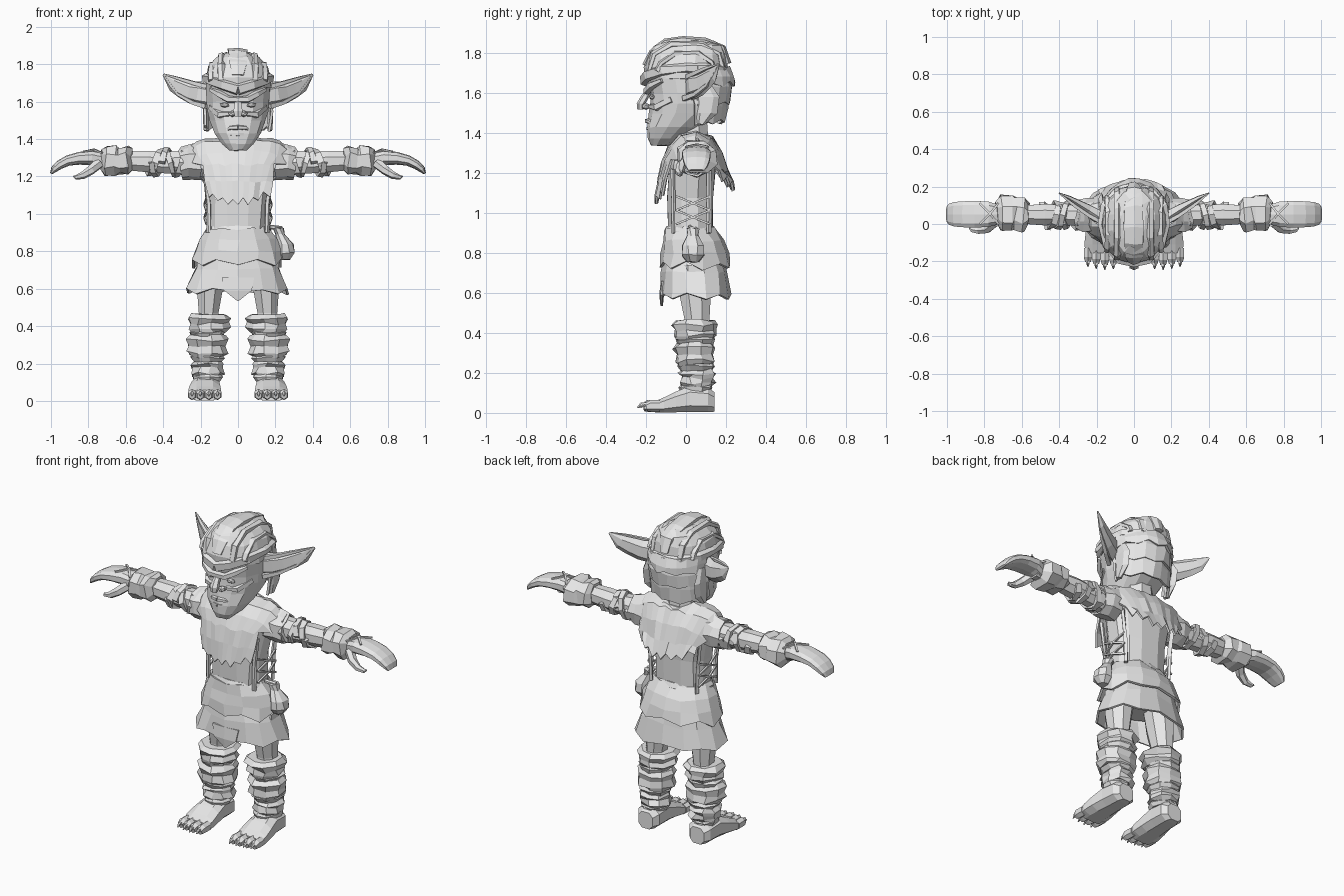
import bpy, bmesh, math, random
from mathutils import Vector

random.seed(4)
grey = bpy.data.materials.new("grey clay")
grey.diffuse_color = (0.8, 0.8, 0.8, 1)
X, Y, Z = Vector((1, 0, 0)), Vector((0, 1, 0)), Vector((0, 0, 1))


def finish(name, bm, mirror, thick):
    bmesh.ops.recalc_face_normals(bm, faces=bm.faces)
    me = bpy.data.meshes.new(name)
    bm.to_mesh(me)
    bm.free()
    me.materials.append(grey)
    ob = bpy.data.objects.new(name, me)
    bpy.context.collection.objects.link(ob)
    if thick:
        s = ob.modifiers.new("thickness", 'SOLIDIFY')
        s.thickness, s.offset = thick, 0
    if mirror:
        ob.modifiers.new("mirror", 'MIRROR')
    return ob


def skin(bm, rows, closed):
    for a, b in zip(rows, rows[1:]):
        n = len(a)
        for i in range(n if closed else n - 1):
            j = (i + 1) % n
            bm.faces.new((a[i], a[j], b[j], b[i]))


def loft(name, rings, n=8, flat=None, ref=Z, mirror=False, jit=0.0, arc=None,
         cap=True, thick=0, rag=0, sq=1.0):
    """Rings (x, y, z, ru, rv). flat: fixed ring axes; otherwise they follow the path."""
    bm, rows = bmesh.new(), []
    pts = [Vector(r[:3]) for r in rings]
    for k, r in enumerate(rings):
        if flat:
            u, v = flat
        else:
            d = (pts[min(k + 1, len(pts) - 1)] - pts[max(k - 1, 0)]).normalized()
            u = d.cross(ref).normalized()
            v = u.cross(d)
        a0, a1 = arc or (0, 2 * math.pi)
        row = []
        for i in range(n):
            t = a0 + (a1 - a0) * ((i + 0.5) / n if not arc else i / (n - 1))
            c, s = math.cos(t), math.sin(t)
            c = math.copysign(abs(c) ** sq, c)
            s = math.copysign(abs(s) ** sq, s)
            p = pts[k] + u * c * r[3] + v * s * r[4]
            p += Vector([random.uniform(-jit, jit) for _ in range(3)])
            if rag and k == len(rings) - 1:
                p.z += rag * (1 if i % 2 else -1) * random.uniform(0.5, 1)
            p.z = max(p.z, 0)
            row.append(bm.verts.new(p))
        rows.append(row)
    skin(bm, rows, not arc)
    if cap and not arc:
        bm.faces.new(rows[0])
        bm.faces.new(rows[-1])
    return finish(name, bm, mirror, thick)


def blob(name, at, size, mirror=False, sub=1):
    bm = bmesh.new()
    bmesh.ops.create_icosphere(bm, subdivisions=sub, radius=1)
    for v in bm.verts:
        v.co = Vector(at) + Vector([a * b for a, b in zip(v.co, size)])
    return finish(name, bm, mirror, 0)


XY, XZ = (X, Y), (X, Z)
# ---- torso and neck
loft("torso", [(0, .03, .70, .16, .12), (0, .02, .92, .16, .115), (0, .02, 1.08, .165, .115),
               (0, .03, 1.24, .195, .12), (0, .04, 1.35, .18, .10), (0, .04, 1.39, .10, .08)],
     12, XY, sq=.8, jit=.004)
loft("neck", [(0, .04, 1.34, .09, .08), (0, .03, 1.48, .085, .08)], 8, XY)

# ---- ragged shoulder cape, draped from the front hem over to the back hem
rows_def = [(1.06, .162, -.15, -.115), (1.17, .18, -.135, -.10), (1.26, .205, -.115, -.075),
            (1.33, .25, -.085, -.04), (1.385, .265, -.03, .0), (1.40, .265, .05, .045),
            (1.375, .26, .13, .09), (1.30, .225, .175, .13), (1.21, .195, .205, .16),
            (1.13, .18, .235, .185)]
bm, rows = bmesh.new(), []
for k, (z, hw, yc, ye) in enumerate(rows_def):
    row = []
    for i in range(13):
        s = i / 6 - 1
        end = k in (0, len(rows_def) - 1)
        dz = (.025 if i % 2 else -.025) * random.uniform(.4, 1) if end else random.uniform(-.008, .008)
        if end:
            dz += .05 * s * s
        edge = random.uniform(-.02, .012) if abs(s) == 1 else 0
        row.append(bm.verts.new((s * (hw + edge), yc + (ye - yc) * s * s + random.uniform(-.006, .006),
                                 z + dz - (.06 * abs(s) ** 6 if 2 < k < 8 else 0))))
    rows.append(row)
skin(bm, rows, False)
finish("shoulder_cape", bm, False, .012)

# ---- side lacing on the tunic
for k in range(2):
    z = .945 + k * .07
    for a, b in ((-.05, .12), (.12, -.05)):
        loft("side_lace", [(.168, a, z, .007, .007), (.18, .035, z + .035, .007, .007),
                           (.168, b, z + .07, .007, .007)], 4, mirror=True)
for y in (-.065, .115):
    loft("lace_edge", [(.155, y, .9, .012, .012), (.158, y, 1.05, .012, .012),
                       (.178, y, 1.22, .012, .012)], 5, ref=Y, mirror=True, jit=.004)

# ---- layered skirt, belt and pouch
loft("belt", [(0, .02, .88, .175, .13), (0, .02, .91, .178, .132), (0, .02, .935, .166, .12)],
     14, XY, jit=.004)
loft("lower_skirt", [(0, .04, .78, .19, .14), (0, .045, .70, .225, .16), (0, .05, .585, .272, .175)],
     14, XY, jit=.008, cap=False, thick=.012, rag=.016, sq=.85)
loft("upper_skirt", [(0, .02, .92, .165, .118), (0, .035, .86, .20, .15), (0, .045, .80, .225, .168),
                     (0, .045, .735, .238, .178)],
     14, XY, jit=.009, cap=False, thick=.014, rag=.02, sq=.9)
loft("front_skirt_point", [(0, -.115, .66, .10, .012), (0, -.122, .59, .085, .012),
                           (0, -.122, .535, .006, .006)], 6, XY)
loft("pouch", [(.25, .035, .755, .03, .03), (.258, .035, .79, .052, .06), (.25, .035, .84, .048, .058),
               (.225, .035, .89, .025, .03), (.215, .035, .925, .03, .035)], 8, XY, jit=.004)
loft("pouch_tie", [(.17, .02, .93, .012, .012), (.235, .03, .925, .014, .01)], 6)

# ---- legs, wrappings and feet
loft("leg", [(.135, .045, .74, .09, .09), (.15, .045, .60, .075, .086), (.157, .055, .47, .057, .068),
             (.165, .055, .30, .065, .07), (.17, .06, .16, .06, .068), (.173, .06, .05, .07, .078)],
     8, XY, mirror=True)
for zc, h, cx, cy, rx, ry in ((.415, .045, .157, .042, .113, .116), (.295, .058, .167, .045, .113, .105),
                              (.175, .042, .167, .055, .09, .092)):
    loft("leg_wrap", [(cx, cy, zc - h, rx * .84, ry * .86), (cx, cy, zc - h * .6, rx * .98, ry * .98),
                      (cx, cy, zc, rx * .93, ry * .93), (cx, cy, zc + h * .55, rx * 1.02, ry * 1.02),
                      (cx, cy, zc + h, rx * .84, ry * .84)], 9, XY, mirror=True, jit=.01)
for zc, r in ((.362, .092), (.228, .086), (.125, .078)):
    loft("wrap_cord", [(.165, .05, zc - .02, r * .9, r * .95), (.165, .05, zc + .005, r * 1.06, r * 1.08),
                       (.165, .05, zc + .022, r * .9, r * .95)], 9, XY, mirror=True, jit=.006)
loft("foot", [(.172, .142, .055, .05, .052), (.172, .11, .065, .075, .065), (.174, .02, .07, .078, .07),
              (.177, -.05, .055, .087, .055), (.178, -.11, .04, .093, .04), (.178, -.155, .03, .085, .03)],
     8, XZ, mirror=True, sq=.75)
for i, x in enumerate((.11, .156, .202, .246)):
    y = -.012 * (1, 1.3, .8, 0)[i]
    loft("toe", [(x, -.13, .034, .025, .03), (x, y - .175, .035, .026, .03), (x, y - .2, .028, .018, .02)],
         6, mirror=True)
    loft("toe_claw", [(x, y - .18, .04, .013, .013), (x, y - .21, .042, .01, .01),
                      (x, y - .228, .026, .003, .003)], 5, mirror=True)

# ---- arms with spiral bindings and cuffs
loft("arm", [(.14, .04, 1.27, .075, .085), (.28, .045, 1.275, .062, .07), (.40, .05, 1.275, .058, .062),
             (.48, .05, 1.28, .062, .062), (.60, .05, 1.285, .052, .055), (.76, .05, 1.285, .05, .045)],
     8, mirror=True)
for x0, turns, r in ((.25, 1.5, .07), (.39, 1.0, .063), (.31, -1.5, .067)):
    path = []
    for i in range(int(abs(turns) * 8) + 1):
        t = i / 8 * 2 * math.pi * (1 if turns > 0 else -1)
        path.append((x0 + .013 * i, .048 + r * math.cos(t), 1.275 + r * 1.02 * math.sin(t), .014, .022))
    loft("arm_binding", path, 4, ref=X, mirror=True, jit=.005)
loft("ragged_sleeve", [(.20, .045, 1.28, .085, .09), (.26, .05, 1.275, .09, .09), (.30, .05, 1.27, .08, .08)],
     9, mirror=True, jit=.012, cap=False, thick=.01)
loft("cuff", [(.565, .05, 1.285, .062, .062), (.59, .052, 1.285, .098, .082), (.635, .052, 1.285, .09, .074),
              (.655, .055, 1.285, .10, .08), (.71, .055, 1.285, .102, .084), (.735, .052, 1.285, .062, .056)],
     8, mirror=True, jit=.009, sq=.85)

# ---- mitten-like hands with closed, curled fingers
loft("hand", [(.72, .05, 1.285, .052, .045), (.78, .052, 1.30, .07, .04), (.85, .052, 1.297, .074, .034),
              (.91, .052, 1.285, .072, .028), (.955, .052, 1.262, .068, .024), (.985, .052, 1.237, .058, .018),
              (1.0, .052, 1.215, .042, .006)], 10, mirror=True, sq=.75)
loft("thumb", [(.745, .01, 1.27, .03, .03), (.785, -.025, 1.235, .026, .026), (.83, -.035, 1.205, .02, .02),
               (.868, -.03, 1.195, .015, .012), (.88, -.022, 1.20, .004, .004)], 6, mirror=True)
for a, b in ((0, .11), (.11, 0)):
    loft("hand_strap", [(.725, a, 1.325, .008, .006), (.77, (a + b) / 2, 1.345, .008, .006),
                        (.825, b, 1.333, .008, .006)], 4, mirror=True)

# ---- head and face
loft("head", [(0, -.135, 1.34, .045, .04), (0, -.105, 1.375, .085, .085), (0, -.06, 1.43, .125, .135),
              (0, -.005, 1.50, .152, .18), (0, .005, 1.55, .165, .183), (0, .005, 1.60, .17, .182),
              (0, .0, 1.68, .175, .20)], 14, XY, sq=.9, jit=.003)
loft("nose", [(0, -.175, 1.625, .018, .02), (0, -.205, 1.585, .022, .022), (0, -.225, 1.55, .028, .022),
              (0, -.228, 1.52, .02, .016)], 6, XY)
blob("nostril", (.032, -.2, 1.535), (.022, .024, .018), True)
blob("eye", (.072, -.17, 1.582), (.028, .016, .014), True)
loft("brow", [(.0, -.195, 1.61, .02, .018), (.05, -.195, 1.612, .022, .02), (.10, -.172, 1.64, .02, .02),
              (.145, -.12, 1.665, .014, .012)], 5, mirror=True)
loft("cheek", [(.045, -.18, 1.535, .01, .012), (.095, -.148, 1.53, .022, .022), (.145, -.07, 1.57, .016, .02)],
     5, mirror=True)
loft("upper_lip", [(0, -.193, 1.462, .016, .014), (.04, -.183, 1.46, .014, .012), (.078, -.148, 1.435, .008, .007)],
     5, mirror=True)
loft("lower_lip", [(0, -.188, 1.425, .014, .011), (.04, -.175, 1.427, .012, .01), (.078, -.145, 1.435, .006, .006)],
     5, mirror=True)
blob("chin", (0, -.155, 1.382), (.045, .035, .033))

# ---- long swept ears with a raised rim
loft("ear", [(.15, .02, 1.63, .03, .065), (.20, .045, 1.64, .04, .068), (.25, .078, 1.65, .032, .06),
             (.30, .108, 1.672, .024, .053), (.345, .135, 1.695, .016, .043), (.40, .165, 1.745, .003, .005)],
     6, mirror=True)
loft("ear_rim", [(.16, .0, 1.68, .014, .016), (.24, .045, 1.70, .014, .014), (.32, .10, 1.725, .012, .01),
                 (.395, .16, 1.747, .004, .004)], 4, mirror=True)
loft("ear_lobe_rim", [(.17, -.01, 1.575, .016, .018), (.24, .045, 1.595, .014, .014), (.32, .105, 1.64, .012, .01),
                      (.395, .16, 1.742, .004, .004)], 4, mirror=True)

# ---- padded cap with brim, crest and seams
loft("cap", [(0, .0, 1.67, .178, .205), (0, .0, 1.73, .18, .213), (0, .005, 1.79, .158, .20),
             (0, .012, 1.835, .115, .18), (0, .01, 1.862, .06, .14)], 14, XY, jit=.006)
loft("cap_brim", [(0, -.212, 1.665, .018, .032), (.08, -.194, 1.69, .018, .03), (.15, -.12, 1.715, .018, .028),
                  (.178, .0, 1.725, .015, .026), (.163, .1, 1.725, .016, .028), (.09, .182, 1.715, .016, .03),
                  (0, .212, 1.705, .018, .03)], 5, mirror=True, jit=.003)
loft("cap_crest", [(0, -.2, 1.74, .035, .015), (0, -.172, 1.805, .05, .02), (0, -.10, 1.86, .06, .02),
                   (0, -.02, 1.87, .062, .02), (0, .09, 1.858, .055, .02), (0, .18, 1.828, .045, .02),
                   (0, .212, 1.75, .03, .015)], 6, jit=.005)
for x, top in ((.09, 1.845), (.14, 1.80)):
    k = math.sqrt(1 - (x / .19) ** 2)
    loft("cap_seam", [(x, -.21 * k, 1.71, .02, .014), (x, -.185 * k, top - .05, .022, .016),
                      (x * .97, -.08 * k, top, .022, .016), (x * .97, .09 * k, top, .022, .016),
                      (x, .19 * k, top - .045, .022, .016), (x, .21 * k, 1.72, .018, .014)],
         5, mirror=True, jit=.004)

# ---- hood covering the back and sides of the head, in overlapping folds
fold = dict(n=10, flat=XY, jit=.007, thick=.014)
loft("hood_lower", [(0, .02, 1.62, .175, .18), (0, .03, 1.54, .178, .175), (0, .035, 1.455, .172, .15)],
     arc=(math.radians(2), math.radians(178)), rag=.012, **fold)
loft("hood_middle", [(0, .01, 1.69, .178, .20), (0, .015, 1.63, .185, .215), (0, .02, 1.555, .185, .195)],
     arc=(math.radians(10), math.radians(170)), rag=.014, **fold)
loft("hood_upper", [(0, .0, 1.73, .18, .21), (0, .01, 1.68, .186, .222), (0, .01, 1.645, .185, .228)],
     arc=(math.radians(15), math.radians(165)), rag=.012, **fold)
loft("cheek_flap", [(.165, .08, 1.66, .015, .04), (.172, .105, 1.58, .018, .065), (.172, .10, 1.50, .016, .055),
                    (.17, .075, 1.445, .012, .02)], 6, XY, mirror=True, jit=.003)
